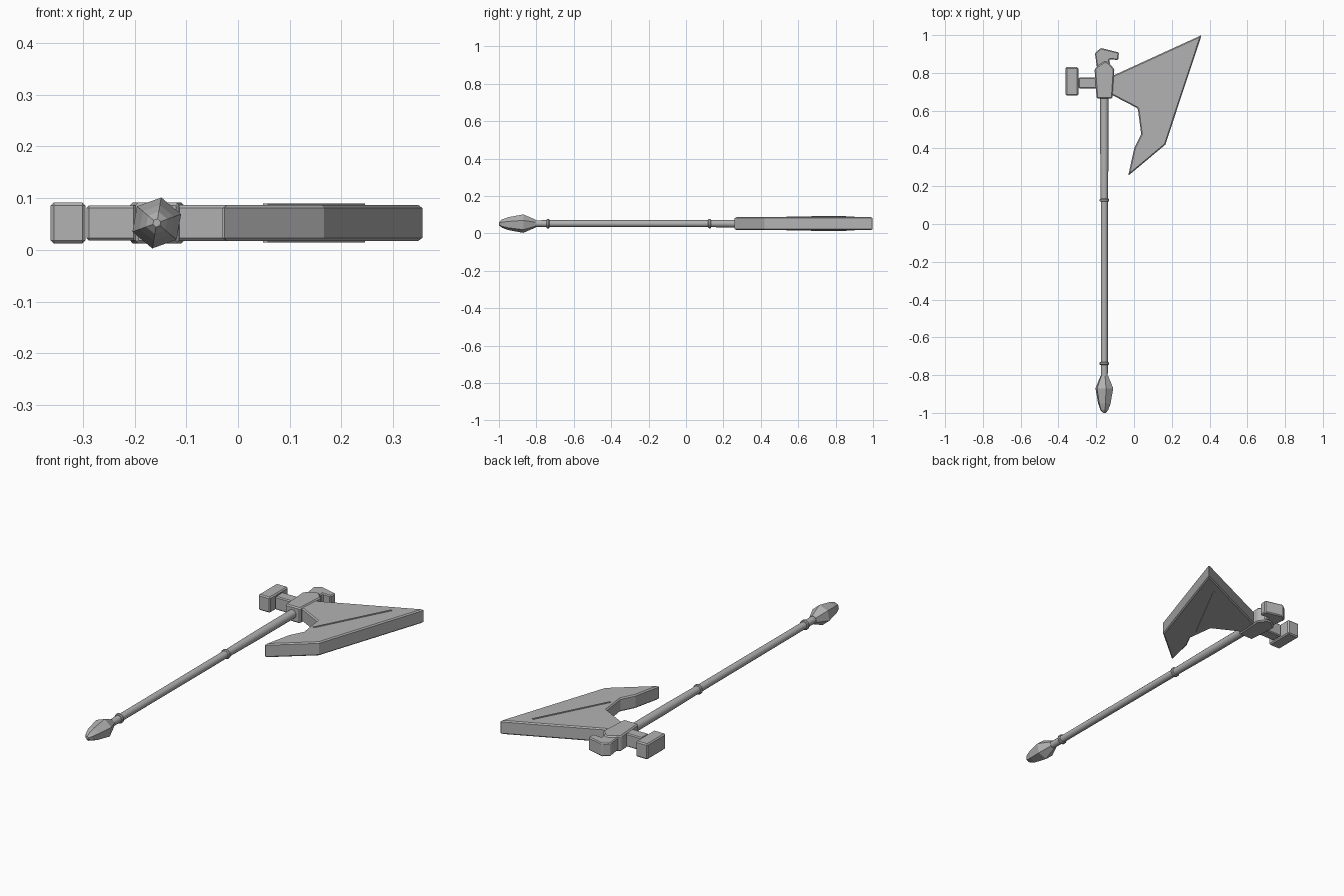
import bpy
import bmesh
import math

cube = bpy.data.objects.get("Cube")
if cube:
    bpy.data.objects.remove(cube, do_unlink=True)

steel = bpy.data.materials.new("grey_steel")
steel.use_nodes = True
GREY = (0.45, 0.45, 0.45, 1)
steel.diffuse_color = GREY
steel.node_tree.nodes["Principled BSDF"].inputs["Base Color"].default_value = GREY

AXIS_X, MID_Z = -0.157, 0.052


def finish(name, bm, bevel=0.0):
    bmesh.ops.recalc_face_normals(bm, faces=bm.faces)
    mesh = bpy.data.meshes.new(name)
    bm.to_mesh(mesh)
    bm.free()
    mesh.materials.append(steel)
    obj = bpy.data.objects.new(name, mesh)
    bpy.context.collection.objects.link(obj)
    if bevel:
        mod = obj.modifiers.new("edge_bevel", "BEVEL")
        mod.width = bevel
        mod.segments = 1
        mod.limit_method = "ANGLE"
        mod.angle_limit = math.radians(40)
    return obj


def plate(name, outline, half, bevel):
    """Extrude a flat outline evenly above and below the middle plane."""
    bm = bmesh.new()
    face = bm.faces.new([bm.verts.new((x, y, MID_Z - half)) for x, y in outline])
    grown = bmesh.ops.extrude_face_region(bm, geom=[face])["geom"]
    top = [v for v in grown if isinstance(v, bmesh.types.BMVert)]
    bmesh.ops.translate(bm, verts=top, vec=(0, 0, 2 * half))
    return finish(name, bm, bevel)


def block(name, x0, x1, y0, y1, half, bevel):
    return plate(name, [(x0, y0), (x1, y0), (x1, y1), (x0, y1)], half, bevel)


def turned(name, profile, sides, turn=0.0, smooth=False):
    """Sweep (y, radius) pairs around the shaft axis."""
    bm = bmesh.new()
    rings = []
    for y, r in profile:
        angles = [turn + math.tau * i / sides for i in range(sides)]
        rings.append([bm.verts.new((AXIS_X + r * math.cos(a), y, MID_Z + r * math.sin(a)))
                      for a in angles])
    for low, high in zip(rings, rings[1:]):
        for i in range(sides):
            j = (i + 1) % sides
            bm.faces.new((low[i], low[j], high[j], high[i]))
    bm.faces.new(rings[0])
    bm.faces.new(rings[-1])
    obj = finish(name, bm)
    if smooth:
        bpy.ops.object.select_all(action="DESELECT")
        obj.select_set(True)
        bpy.context.view_layer.objects.active = obj
        bpy.ops.object.shade_smooth_by_angle(angle=math.radians(35))
    return obj


# Shaft with two collars
turned("shaft", [(-0.82, 0.018), (0.125, 0.019), (0.4, 0.022), (0.7, 0.022)], 12, smooth=True)
for name, y in (("lower_collar", -0.738), ("upper_collar", 0.126)):
    turned(name, [(y - 0.008, 0.021), (y - 0.004, 0.025),
                  (y + 0.004, 0.025), (y + 0.008, 0.021)], 12, smooth=True)

# Faceted pommel
turned("pommel", [(-1.0, 0.008), (-0.985, 0.022), (-0.95, 0.035), (-0.87, 0.05),
                  (-0.805, 0.022)], 6, math.radians(80))

# Head socket and rear hammer
plate("head_socket", [(-0.198, 0.665), (-0.114, 0.665), (-0.104, 0.82),
                      (-0.135, 0.855), (-0.155, 0.862), (-0.182, 0.845), (-0.209, 0.82)],
      0.04, 0.006)
block("hammer_neck", -0.293, -0.195, 0.717, 0.776, 0.034, 0.005)
block("hammer_face", -0.362, -0.295, 0.68, 0.83, 0.04, 0.006)

# Hooked top spike
plate("top_hook", [(-0.195, 0.82), (-0.125, 0.82), (-0.13, 0.872), (-0.083, 0.868),
                   (-0.08, 0.908), (-0.175, 0.932), (-0.207, 0.905)], 0.034, 0.005)

# Blade
plate("axe_blade", [(-0.13, 0.69), (0.02, 0.612), (0.038, 0.475), (0.002, 0.405),
                    (-0.031, 0.255), (0.166, 0.42), (0.358, 1.0), (-0.13, 0.777)],
      0.035, 0.006)

# Thin ridge line standing out of both blade faces
plate("blade_ridge", [(0.048, 0.538), (0.058, 0.54), (0.245, 0.897), (0.237, 0.901)],
      0.038, 0.0)
